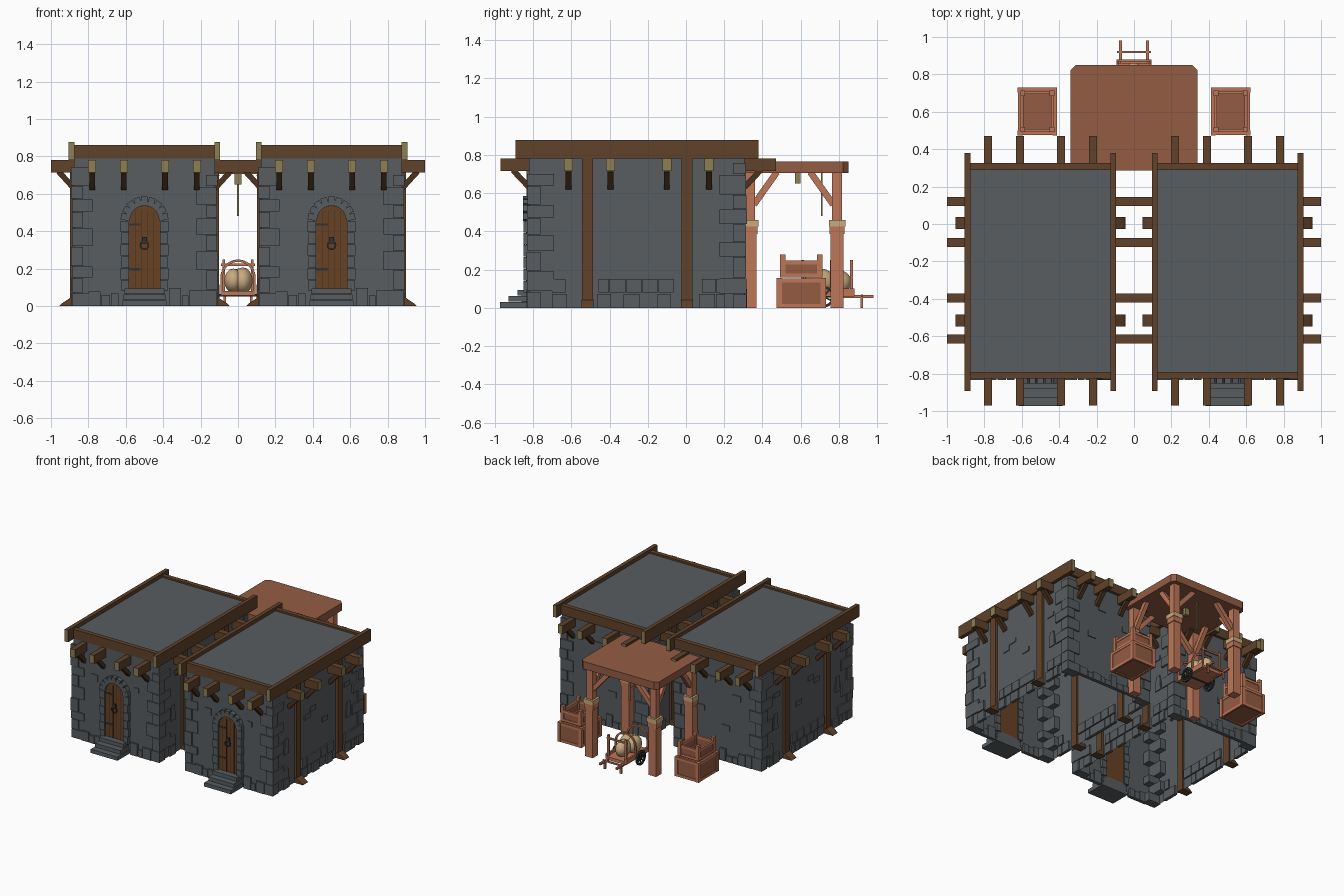
import bpy, bmesh, random
from math import sin, cos, pi
from mathutils import Vector, Matrix

random.seed(4)
if "Cube" in bpy.data.objects:
    bpy.data.objects.remove(bpy.data.objects["Cube"])


def material(name, r, g, b):
    lin = [((c / 255 + 0.055) / 1.055) ** 2.4 for c in (r, g, b)] + [1]
    m = bpy.data.materials.new(name)
    m.use_nodes = True
    m.diffuse_color = lin
    m.node_tree.nodes["Principled BSDF"].inputs["Base Color"].default_value = lin
    return m


STONE = material("grey stone", 88, 93, 96)
WOOD = material("brown timber", 96, 66, 42)
DEEP = material("dark timber", 76, 50, 31)
GRAIN = material("olive end grain", 142, 126, 84)
DOOR = material("door wood", 104, 66, 34)
RED = material("red wood", 148, 92, 68)
PALE = material("pale red wood", 190, 119, 89)
TAN = material("tan cloth", 200, 170, 128)
IRON = material("dark iron", 48, 50, 52)


def box(bm, x0, x1, y0, y1, z0, z1):
    mid = Vector((x0 + x1, y0 + y1, z0 + z1)) / 2
    size = Matrix.Diagonal((abs(x1 - x0), abs(y1 - y0), abs(z1 - z0), 1))
    bmesh.ops.create_cube(bm, size=1, matrix=Matrix.Translation(mid) @ size)


def beam(bm, p, q, w, d):
    # w lies across the beam in its bend plane, d is the other side
    p, q = Vector(p), Vector(q)
    turn = (q - p).to_track_quat('Z', 'Y').to_matrix().to_4x4()
    size = Matrix.Diagonal((w, d, (q - p).length, 1))
    bmesh.ops.create_cube(bm, size=1, matrix=Matrix.Translation((p + q) / 2) @ turn @ size)


def prism(bm, pts, axis, lo, hi):
    def at(a, b, c):
        return {'x': (c, a, b), 'y': (a, c, b), 'z': (a, b, c)}[axis]
    ends = [[bm.verts.new(at(a, b, c)) for a, b in pts] for c in (lo, hi)]
    n = len(pts)
    bm.faces.new(ends[0])
    bm.faces.new(ends[1][::-1])
    for i in range(n):
        j = (i + 1) % n
        bm.faces.new((ends[0][i], ends[1][i], ends[1][j], ends[0][j]))


def arc(r, cz, n, a0=0.0, a1=pi, c0=0.0):
    return [(c0 + r * cos(a0 + (a1 - a0) * i / n), cz + r * sin(a0 + (a1 - a0) * i / n)) for i in range(n + 1)]


def finish(name, bm, mat, end_axis=None, copies=(0,)):
    bmesh.ops.recalc_face_normals(bm, faces=bm.faces)
    me = bpy.data.meshes.new(name)
    # end grain goes on the faces that look along the timber
    if end_axis is not None:
        for f in bm.faces:
            f.material_index = int(abs(f.normal[end_axis]) > 0.9)
    bm.to_mesh(me)
    bm.free()
    me.materials.append(mat)
    if end_axis is not None:
        me.materials.append(GRAIN)
    for x in copies:
        ob = bpy.data.objects.new(name, me)
        ob.location.x = x
        bpy.context.collection.objects.link(ob)


new = bmesh.new
HOUSES = (-0.5, 0.5)
HX, Y0, Y1 = 0.378, -0.82, 0.305
FRONT_X = (-0.28, -0.11, 0.11, 0.28)
SIDE_Y = (-0.615, -0.395, -0.1, 0.12)
POST_Y = (-0.515, 0.005)

# Hollow walls, open underneath
bm = new()
box(bm, -HX, HX, Y0, Y1, 0, 0.8)
bm.faces.ensure_lookup_table()
low = [f for f in bm.faces if f.calc_center_median().z < 0.01]
bmesh.ops.delete(bm, geom=low, context='FACES_ONLY')
finish("house_walls", bm, STONE, copies=HOUSES)

# Flat roof and its timber edge
bm = new()
box(bm, -0.385, 0.385, -0.8, 0.3, 0.79, 0.848)
finish("roof_deck", bm, STONE, copies=HOUSES)
bm = new()
for y in (-0.808, 0.308):
    box(bm, -0.376, 0.376, y - 0.018, y + 0.018, 0.788, 0.862)
finish("roof_cross_beams", bm, WOOD, copies=HOUSES)
bm = new()
for s in (-1, 1):
    box(bm, s * 0.374, s * 0.405, -0.892, 0.38, 0.782, 0.877)
finish("roof_side_beams", bm, WOOD, 1, HOUSES)

# Joist ends and the braces below them
bm, braces = new(), new()
for x in FRONT_X:
    for a, b, w in ((-0.97, -0.79, Y0), (0.47, 0.28, Y1)):
        s = 1 if b < 0 else -1
        box(bm, x - 0.021, x + 0.021, a, b, 0.715, 0.782)
        beam(braces, (x, w, 0.63), (x, w - s * 0.085, 0.72), 0.03, 0.03)
finish("front_joists", bm, WOOD, 1, HOUSES)
bm = new()
for y in SIDE_Y:
    for s in (-1, 1):
        box(bm, s * 0.36, s * 0.5, y - 0.024, y + 0.024, 0.715, 0.782)
        beam(braces, (s * HX, y, 0.63), (s * 0.46, y, 0.72), 0.03, 0.03)
finish("side_joists", bm, WOOD, 0, HOUSES)
finish("joist_braces", braces, DEEP, copies=HOUSES)

# Wall posts with sloping feet
bm = new()
for y in POST_Y:
    for s in (-1, 1):
        box(bm, s * 0.365, s * 0.398, y - 0.029, y + 0.029, 0, 0.785)
        foot = [(s * 0.38, 0), (s * 0.455, 0), (s * 0.44, 0.015), (s * 0.4, 0.042), (s * 0.38, 0.042)]
        prism(bm, foot, 'y', y - 0.032, y + 0.032)
finish("wall_posts", bm, WOOD, copies=HOUSES)

# Corner stones, alternating long and short
bm = new()
for sx in (-1, 1):
    for y, sy in ((Y0, -1), (Y1, 1)):
        z, k = 0.0, 0
        while z < 0.7:
            h = random.uniform(0.06, 0.11)
            lx, ly = ((0.1, 0.06), (0.05, 0.13))[k % 2]
            out = random.uniform(0.008, 0.015)
            box(bm, sx * (HX + out), sx * (HX - lx), y + sy * out, y - sy * ly, z, min(z + h - 0.004, 0.77))
            z, k = z + h, k + 1
finish("corner_stones", bm, STONE, copies=HOUSES)

# Loose course of stones round the foot of the walls
bm = new()
for y in (Y0, Y1):
    x = -0.3
    while x < 0.3:
        w = random.uniform(0.04, 0.08)
        if y > 0 or abs(x + w / 2) > 0.14:
            box(bm, x, x + w - 0.005, y - 0.014, y + 0.014, 0, random.uniform(0.04, 0.1))
        x += w
for s in (-1, 1):
    for row in range(2):
        y = -0.7
        while y < 0.2:
            w = random.uniform(0.05, 0.09)
            if min(abs(y + w / 2 - p) for p in POST_Y) > 0.07 and random.random() < 0.8:
                box(bm, s * (HX - 0.012), s * (HX + 0.012), y, y + w - 0.005, row * 0.08, row * 0.08 + 0.072)
            y += w
finish("base_stones", bm, STONE, copies=HOUSES)

# A few proud stones on the plain walls
bm = new()
box(bm, -0.215, -0.16, Y0 - 0.007, Y0, 0.495, 0.55)
box(bm, 0.16, 0.2, Y0 - 0.007, Y0, 0.5, 0.54)
for x, z in ((-0.2, 0.5), (0.12, 0.35), (0.02, 0.6), (-0.1, 0.24)):
    box(bm, x, x + 0.07, Y1, Y1 + 0.007, z, z + 0.045)
for s in (-1, 1):
    for y in (-0.65, 0.13):
        taper = [(y - 0.03, 0.27), (y + 0.03, 0.27), (y + 0.02, 0.39), (y - 0.02, 0.39)]
        prism(bm, taper, 'x', s * HX, s * (HX + 0.007))
    for y, z in ((-0.42, 0.45), (-0.35, 0.49), (-0.2, 0.35), (0.08, 0.52)):
        box(bm, s * HX, s * (HX + 0.006), y, y + 0.07, z, z + 0.035)
finish("proud_stones", bm, STONE, copies=HOUSES)

# Arched doorway: stone ring, door leaf, plank gaps and ironwork
bm = new()
for s in (-1, 1):
    for k in range(6):
        w = 0.122 + 0.006 * (k % 2)
        box(bm, s * 0.083, s * w, -0.85, -0.8, 0.08 + k * 0.063, 0.14 + k * 0.063)
pts = arc(0.104, 0.458, 9)
for (xa, za), (xb, zb) in zip(pts, pts[1:]):
    mid = ((xa + xb) / 2, (za + zb) / 2)
    a, b = [(mid[0] + (x - mid[0]) * 0.96, -0.827, mid[1] + (z - mid[1]) * 0.96) for x, z in ((xa, za), (xb, zb))]
    bev = 0.05
    beam(bm, a, b, bev, bev)
finish("door_arch", bm, STONE, copies=HOUSES)
bm = new()
prism(bm, [(-0.086, 0.085), (0.086, 0.085)] + arc(0.086, 0.45, 10), 'y', -0.834, -0.81)
finish("door_leaf", bm, DOOR, copies=HOUSES)
bm = new()
for x in (-0.05, -0.017, 0.017, 0.05):
    box(bm, x - 0.002, x + 0.002, -0.8365, -0.83, 0.09, 0.51)
for z in (0.19, 0.43):
    box(bm, -0.084, -0.02, -0.838, -0.83, z, z + 0.012)
ring = arc(0.022, 0.325, 10, 0, 2 * pi)
for a, b in zip(ring, ring[1:]):
    beam(bm, (a[0], -0.845, a[1]), (b[0], -0.845, b[1]), 0.008, 0.008)
box(bm, -0.013, 0.013, -0.848, -0.83, 0.335, 0.37)
finish("door_ironwork", bm, IRON, copies=HOUSES)

# Doorsteps
bm = new()
for k in range(3):
    w = 0.118 - 0.006 * k
    box(bm, -w, w, -0.972 + 0.045 * k, -0.81, 0.032 * k, 0.032 * k + 0.03)
box(bm, -0.1, 0.1, -0.86, -0.81, 0, 0.092)
finish("doorsteps", bm, STONE, copies=HOUSES)

# Rear shelter: slab, posts, braces, rope bands
bm = new()
c, X, A, B = 0.028, 0.34, 0.285, 0.85
prism(bm, [(-X + c, A), (X - c, A), (X, A + c), (X, B - c), (X - c, B), (c - X, B), (-X, B - c), (-X, A + c)], 'z', 0.705, 0.765)
finish("shelter_roof", bm, RED)
bm, bands = new(), new()
for s in (-1, 1):
    x = s * 0.28
    for y, d in ((0.335, 1), (0.79, -1)):
        box(bm, x - 0.034, x + 0.034, y - 0.034, y + 0.034, 0, 0.4)
        box(bm, x - 0.027, x + 0.027, y - 0.027, y + 0.027, 0.4, 0.71)
        box(bm, x - 0.04, x + 0.04, y - 0.04, y + 0.04, 0.385, 0.435)
        box(bands, x - 0.043, x + 0.043, y - 0.043, y + 0.043, 0.425, 0.46)
        beam(bm, (x, y + d * 0.02, 0.54), (x, y + d * 0.14, 0.71), 0.034, 0.034)
        beam(bm, (x - s * 0.02, y, 0.54), (x - s * 0.17, y, 0.71), 0.034, 0.034)
finish("shelter_posts", bm, PALE)
finish("post_bands", bands, TAN)
bm = new()
box(bm, -0.005, 0.005, 0.705, 0.715, 0.48, 0.71)
box(bm, -0.018, 0.018, 0.57, 0.6, 0.65, 0.71)
finish("hanging_rope", bm, GRAIN)

# Crates: a broad box with a smaller open box on top
panels, frame = new(), new()


def crate_tier(hx, hy, z0, z1, t, top):
    for s in (-1, 1):
        box(panels, s * hx, s * (hx - t), -hy, hy, z0, z1 - 0.01)
        box(panels, -hx, hx, s * hy, s * (hy - t), z0, z1 - 0.01)
        for u in (-1, 1):
            box(frame, s * (hx + 0.006), s * (hx - 0.02), u * (hy + 0.006), u * (hy - 0.022), z0, z1 + top)
        for z in (z0, z1 - 0.022):
            box(frame, s * (hx + 0.004), s * (hx - 0.012), -hy, hy, z, z + 0.02)
            box(frame, -hx, hx, s * (hy + 0.004), s * (hy - 0.012), z, z + 0.02)


crate_tier(0.1, 0.123, 0, 0.155, 0.012, 0)
box(panels, -0.098, 0.098, -0.12, 0.12, 0.01, 0.148)
crate_tier(0.085, 0.105, 0.16, 0.25, 0.01, 0.03)
for bm, name, mat in ((panels, "crate_panels", RED), (frame, "crate_frames", PALE)):
    bmesh.ops.translate(bm, verts=bm.verts, vec=(0, 0.602, 0))
    finish(name, bm, mat, copies=(-0.517, 0.517))

# Handcart: bed, rails, hoops, handles, wheels and load
bm = new()
box(bm, -0.085, 0.085, 0.6, 0.88, 0.055, 0.08)
for s in (-1, 1):
    box(bm, s * 0.08, s * 0.094, 0.6, 0.88, 0.06, 0.1)
    box(bm, s * 0.064, s * 0.08, 0.8, 0.98, 0.052, 0.068)
    box(bm, s * 0.064, s * 0.078, 0.912, 0.926, 0, 0.06)
    box(bm, s * 0.07, s * 0.084, 0.858, 0.872, 0.08, 0.25)
box(bm, -0.09, 0.09, 0.914, 0.926, 0.058, 0.07)
box(bm, -0.09, 0.09, 0.858, 0.87, 0.215, 0.228)
for y in (0.61, 0.76):
    pts = [(0.088, 0.08)] + arc(0.088, 0.155, 10) + [(-0.088, 0.08)]
    for a, b in zip(pts, pts[1:]):
        beam(bm, (a[0], y, a[1]), (b[0], y, b[1]), 0.013, 0.013)
finish("cart_frame", bm, PALE)
bm = new()
for s in (-1, 1):
    rim = arc(0.05, 0.058, 14, 0, 2 * pi, 0.72)
    for a, b in zip(rim, rim[1:]):
        beam(bm, (s * 0.105, *a), (s * 0.105, *b), 0.014, 0.014)
    for a in rim[:7:2]:
        beam(bm, (s * 0.105, *a), (s * 0.105, 1.44 - a[0], 0.116 - a[1]), 0.008, 0.008)
box(bm, -0.112, 0.112, 0.713, 0.727, 0.051, 0.065)
finish("cart_wheels", bm, IRON)
bm = new()
for x, y, r in ((-0.025, 0.69, 0.05), (0.025, 0.7, 0.055), (0, 0.79, 0.05)):
    place = Matrix.Translation((x, y, 0.135)) @ Matrix.Diagonal((1, 1.5, 1.3, 1))
    bmesh.ops.create_uvsphere(bm, u_segments=14, v_segments=8, radius=r, matrix=place)
for f in bm.faces:
    f.smooth = True
finish("cart_sacks", bm, TAN)
